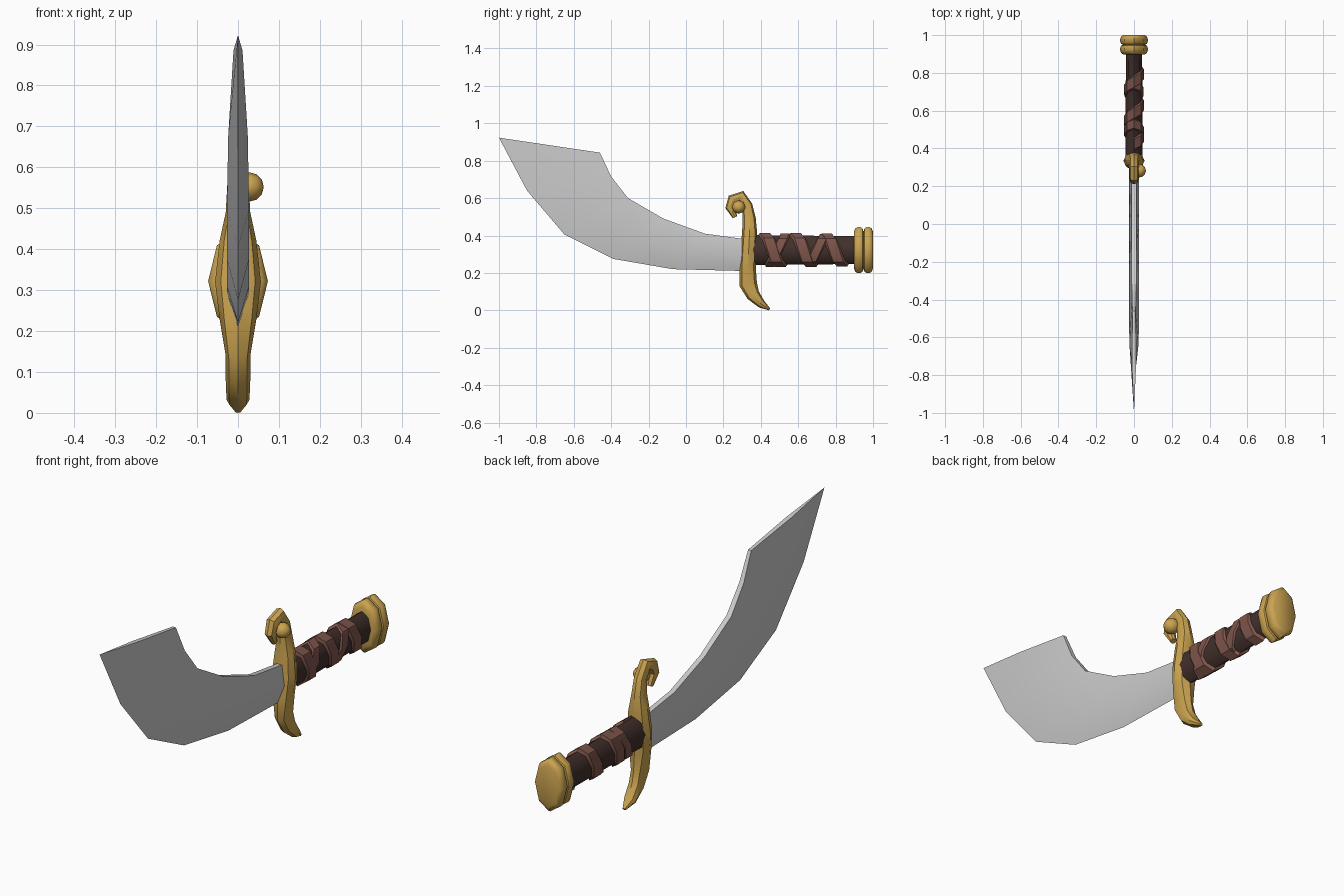
import bpy, bmesh
from math import sin, cos, pi, radians
from mathutils import Vector

if "Cube" in bpy.data.objects:
    bpy.data.objects.remove(bpy.data.objects["Cube"])


def material(name, color):
    m = bpy.data.materials.new(name)
    m.diffuse_color = (*color, 1)
    m.use_nodes = True
    m.node_tree.nodes["Principled BSDF"].inputs["Base Color"].default_value = m.diffuse_color
    return m


gold = material("gold", (0.6, 0.37, 0.08))
strap = material("strap_leather", (0.21, 0.09, 0.07))
dark = material("dark_leather", (0.055, 0.03, 0.025))


def loft(name, rings, mat=None, angle=30, closed=False):
    """Skin a list of equal-length point rings; cap the ends unless closed."""
    bm = bmesh.new()
    vs = [[bm.verts.new(p) for p in r] for r in rings]
    n = len(rings[0])
    for i in range(len(vs) if closed else len(vs) - 1):
        a, b = vs[i], vs[(i + 1) % len(vs)]
        for j in range(n):
            k = (j + 1) % n
            bm.faces.new((a[j], a[k], b[k], b[j]))
    if not closed:
        bm.faces.new(vs[0])
        bm.faces.new(vs[-1])
    bmesh.ops.recalc_face_normals(bm, faces=bm.faces)
    me = bpy.data.meshes.new(name)
    bm.to_mesh(me)
    bm.free()
    ob = bpy.data.objects.new(name, me)
    bpy.context.collection.objects.link(ob)
    if mat:
        me.materials.append(mat)
    bpy.ops.object.select_all(action='DESELECT')
    bpy.context.view_layer.objects.active = ob
    ob.select_set(True)
    bpy.ops.object.shade_smooth_by_angle(angle=radians(angle))
    return ob


# Blade: cutting edge, thick ridge and flat spine at each station
# (edge y, z, spine y, z, ridge half width, spine half width)
stations = [(.32, .21, .32, .38, .026, .012), (-.07, .22, .10, .41, .027, .012),
            (-.39, .275, -.12, .49, .027, .012), (-.65, .405, -.31, .60, .027, .012),
            (-.85, .64, -.40, .715, .024, .011), (-1.0, .923, -.46, .843, .011, .008)]
rings = []
for ey, ez, sy, sz, rw, sw in stations:
    e, s = Vector((0, ey, ez)), Vector((0, sy, sz))
    r = e.lerp(s, 0.47)
    rings.append([e, r + Vector((rw, 0, 0)), s + Vector((sw, 0, 0)),
                  s - Vector((sw, 0, 0)), r - Vector((rw, 0, 0))])
loft("blade", rings, angle=40)

# Crossguard: swept octagon, pointed below and curled above
# (y, z, in-plane half thickness, half width in x)
path = [(.447, .005, .006, .008), (.405, .032, .022, .028), (.36, .08, .036, .03),
        (.332, .14, .048, .03), (.33, .23, .043, .045), (.335, .32, .043, .056),
        (.34, .42, .04, .045), (.338, .49, .035, .03), (.328, .56, .028, .026),
        (.295, .61, .03, .025), (.25, .592, .03, .025), (.236, .55, .026, .023),
        (.262, .498, .013, .014)]
section = [(1, 0), (.72, .75), (0, 1), (-.72, .75), (-1, 0), (-.72, -.75), (0, -1), (.72, -.75)]
rings = []
for i, (y, z, h, w) in enumerate(path):
    a, b = path[max(i - 1, 0)], path[min(i + 1, len(path) - 1)]
    t = Vector((0, b[0] - a[0], b[1] - a[1])).normalized()
    side = Vector((0, t.z, -t.y))
    rings.append([Vector((w * v, y, z)) + side * h * u for u, v in section])
loft("crossguard", rings, gold, 35)

# Small ball in the curl
bpy.ops.mesh.primitive_uv_sphere_add(segments=8, ring_count=6, radius=.036,
                                     location=(.027, .282, .552), rotation=(0, pi / 2, 0))
ball = bpy.context.object
ball.name = "guard_ball"
ball.data.materials.append(gold)
bpy.ops.object.shade_smooth_by_angle(angle=radians(50))

ZC = .322  # height of the grip axis


def ovals(profile, rx, rz):
    return [[(rx * s * sin(k * pi / 4), y, ZC + rz * s * cos(k * pi / 4))
             for k in range(8)] for y, s in profile]


# Grip core
loft("grip", ovals([(.34, 1), (.92, .93)], .046, .08), dark, 50)

# Pommel: two bevelled discs with a groove between
loft("pommel", ovals([(.897, .78), (.905, .94), (.918, 1), (.932, 1), (.944, .94), (.949, .8),
                      (.954, .94), (.966, 1), (.98, 1), (.993, .94), (1.0, .8)],
                     .073, .123), gold, 40)


# Leather straps wound round the grip
def strap_ring(t, y, w=.036, lift=0):
    pts = []
    for dy, s in ((-w, .9), (-w * .75, 1.08 + lift), (w * .75, 1.08 + lift), (w, .9)):
        s *= 1 - .1 * (y - .38)
        pts.append((.05 * s * sin(t), y + dy, ZC + .086 * s * cos(t)))
    return pts


turns = [k * pi / 4 for k in range(21)]
loft("strap_spiral", [strap_ring(t, .422 + .165 * t / (2 * pi)) for t in turns], strap, 35)
for i, y in enumerate((.49, .70)):
    loft(f"strap_cross_{i + 1}",
         [strap_ring(k * pi / 4, y + .04 * cos(k * pi / 4), .03, -.03) for k in range(8)],
         strap, 35, closed=True)
